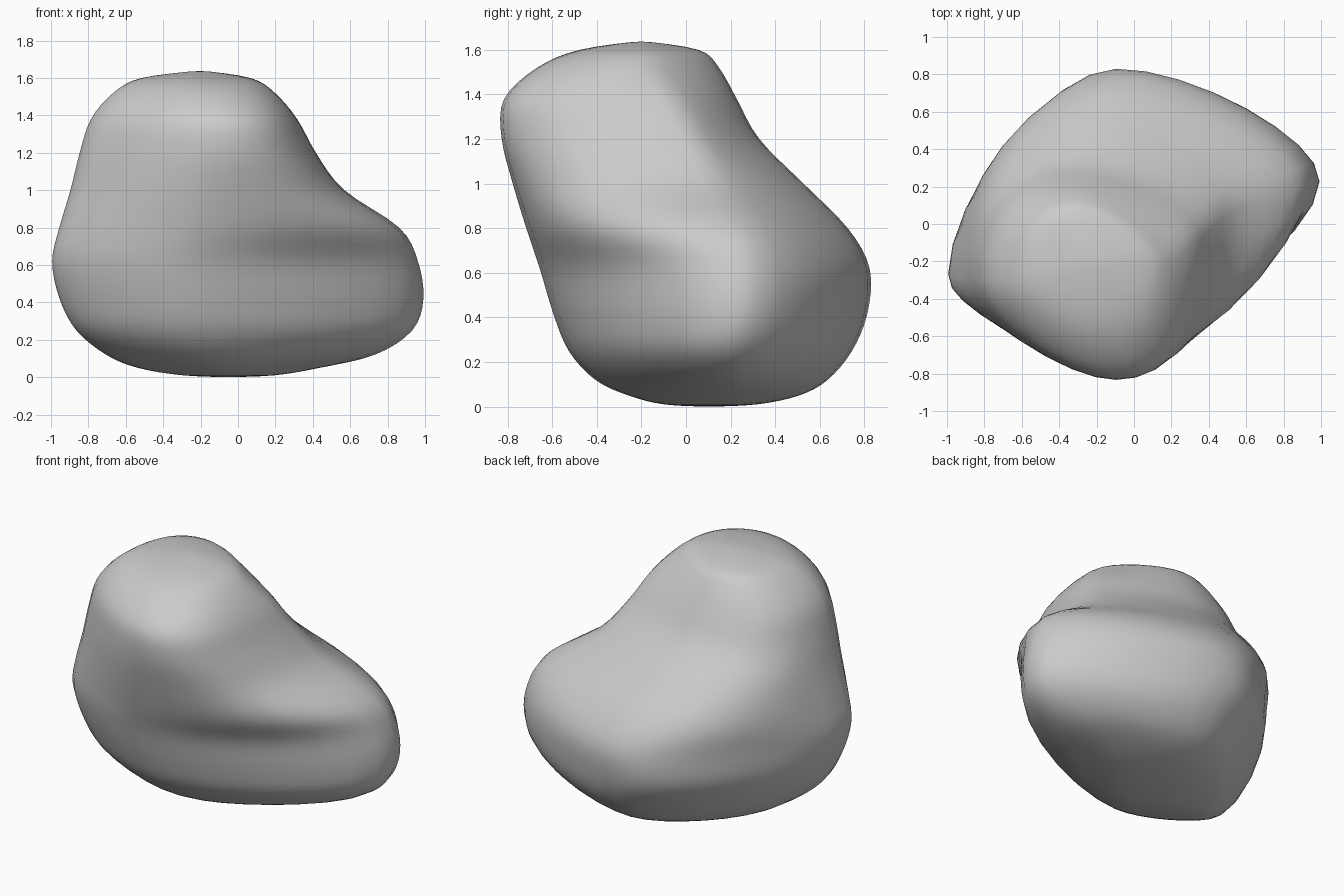
import bpy, bmesh, math
from mathutils import Vector
from mathutils.geometry import interpolate_bezier

default = bpy.data.objects.get("Cube")
if default:
    bpy.data.objects.remove(default, do_unlink=True)

QUARTER = 9        # points along each quarter outline
STEPS = 4          # rings between two outlines

# Outlines from bottom to top: height, then left, front, right and back extremes
OUTLINES = [
    (.01, (-.3, .04), (-.06, -.1), (.2, .15), (-.03, .32)),
    (.05, (-.54, 0), (-.1, -.26), (.44, .2), (0, .51)),
    (.12, (-.71, -.1), (-.2, -.41), (.74, .2), (0, .64)),
    (.25, (-.87, -.2), (-.25, -.53), (.94, .2), (0, .75)),
    (.42, (-.96, -.24), (-.27, -.6), (1, .23), (-.1, .82)),
    (.62, (-1, -.28), (-.27, -.66), (.97, .23), (-.1, .83)),
    (.8, (-.96, -.3), (-.2, -.72), (.87, .2), (-.15, .73)),
    (1, (-.9, -.3), (-.16, -.78), (.57, .1), (-.2, .53)),
    (1.2, (-.85, -.3), (-.1, -.83), (.42, 0), (-.28, .33)),
    (1.38, (-.79, -.3), (-.1, -.82), (.32, -.1), (-.3, .23)),
    (1.52, (-.67, -.3), (-.15, -.67), (.2, -.2), (-.3, .15)),
    (1.6, (-.52, -.24), (-.2, -.48), (.07, -.2), (-.3, .06)),
]
FOOT, CROWN = Vector((-.05, .1, 0)), Vector((-.2, -.2, 1.64))


def outline(z, *extremes):
    """Closed ring through four extremes, running flat along x or y at each."""
    ends = [Vector((x, y, z)) for x, y in extremes]
    # Two opposite corners fill out toward the top
    rise = min(max((z - .6) / .4, 0), 1)
    fullness = (.38, .37 + .28 * rise)
    ring = []
    for i, a in enumerate(ends):
        b = ends[(i + 1) % len(ends)]
        dx, dy = Vector((b.x - a.x, 0, 0)), Vector((0, b.y - a.y, 0))
        out, into = (dy, dx) if i % 2 == 0 else (dx, dy)
        k = fullness[i % 2]
        ring += interpolate_bezier(a, a + out * k, b - into * k, b, QUARTER)[:-1]
    return ring


def between(a, b, c, d, t):
    """Smooth curve from b to c, with a and d as neighbours."""
    m, n = (c - a) / 2, (d - b) / 2
    return (b + m * t + (3 * (c - b) - 2 * m - n) * t ** 2
            + (2 * (b - c) + m + n) * t ** 3)


# Rounded boulder: lofted skin with a tall leaning top and a low side lobe
keys = [outline(*row) for row in OUTLINES]
count = len(keys[0])
keys = [[FOOT] * count] + keys + [[CROWN] * count]
last = len(keys) - 1
rings = []
for i in range(last):
    group = [keys[max(i - 1, 0)], keys[i], keys[i + 1], keys[min(i + 2, last)]]
    for s in range(STEPS):
        rings.append([between(*points, s / STEPS) for points in zip(*group)])

bm = bmesh.new()
skin = [[bm.verts.new(p) for p in ring] for ring in rings[1:]]
for low, high in zip(skin, skin[1:]):
    for j in range(count):
        k = (j + 1) % count
        bm.faces.new((low[j], low[k], high[k], high[j]))

# Close the underside and the crown with fans
for ring, tip in ((skin[0], FOOT), (skin[-1], CROWN)):
    centre = bm.verts.new(tip)
    for j in range(count):
        bm.faces.new((ring[j], ring[(j + 1) % count], centre))

# Ease the ripples between outlines
bmesh.ops.smooth_vert(bm, verts=bm.verts, factor=0.5,
                      use_axis_x=True, use_axis_y=True, use_axis_z=True)
for v in bm.verts:
    v.co.z = max(v.co.z, 0)
bmesh.ops.recalc_face_normals(bm, faces=bm.faces)
mesh = bpy.data.meshes.new("boulder")
bm.to_mesh(mesh)
bm.free()
boulder = bpy.data.objects.new("boulder", mesh)
bpy.context.collection.objects.link(boulder)

# Stone colour
stone = bpy.data.materials.new("stone_grey")
stone.use_nodes = True
grey = (.6, .6, .6, 1)
stone.diffuse_color = grey
stone.node_tree.nodes["Principled BSDF"].inputs["Base Color"].default_value = grey
mesh.materials.append(stone)

# Smooth finish
bpy.context.view_layer.objects.active = boulder
boulder.select_set(True)
bpy.ops.object.shade_smooth_by_angle(angle=math.radians(60))
